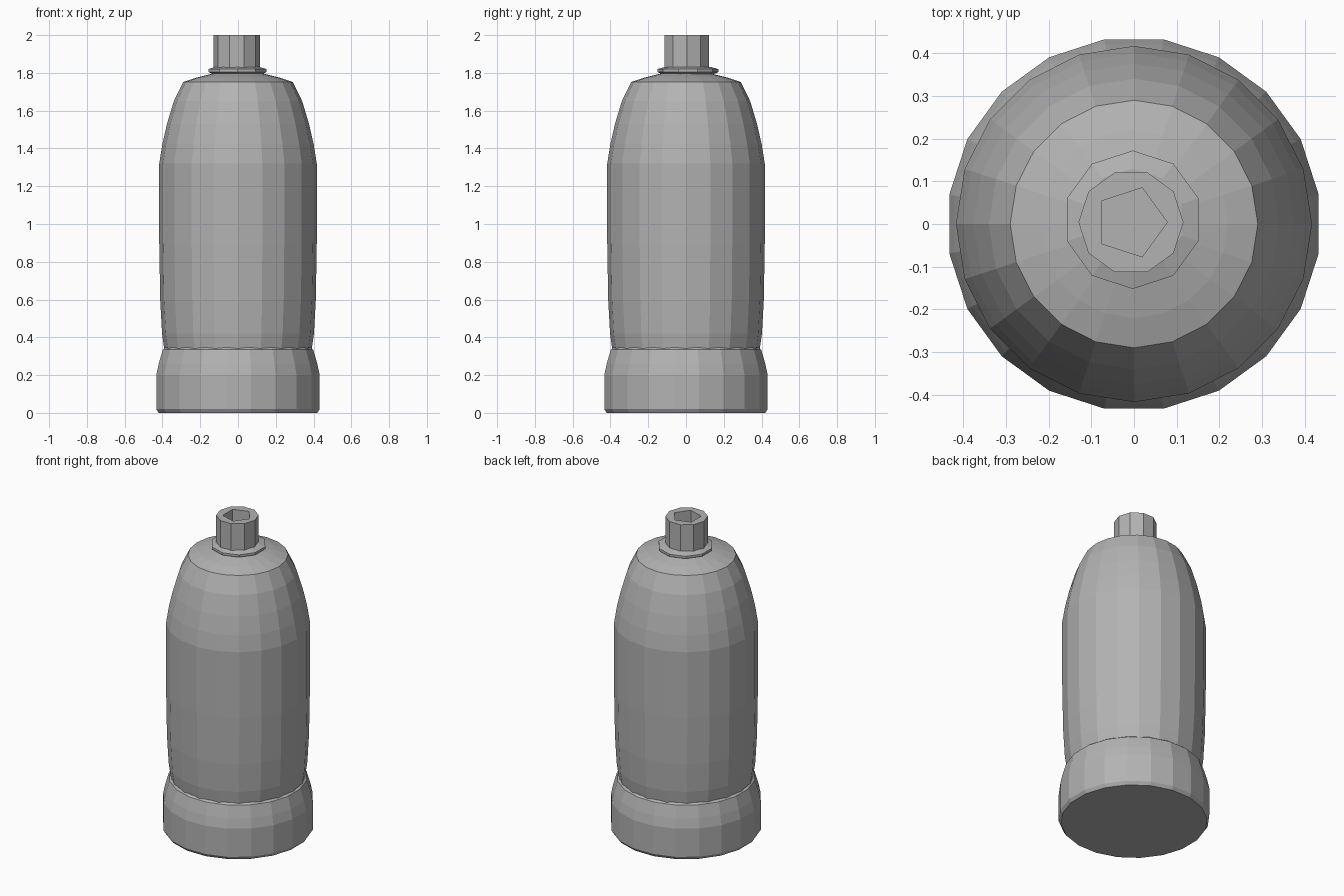
import bpy, bmesh, math

cube = bpy.data.objects.get("Cube")
if cube:
    bpy.data.objects.remove(cube, do_unlink=True)

grey = bpy.data.materials.new("plain grey")
grey.use_nodes = True
colour = (0.45, 0.45, 0.45, 1)
grey.diffuse_color = colour
grey.node_tree.nodes["Principled BSDF"].inputs["Base Color"].default_value = colour


def lathe(name, profile, sides, centre=(0, 0), turn=0.0):
    """Revolve (radius, height[, odd-corner factor]) rings and cap both ends."""
    bm = bmesh.new()
    rings = []
    for radius, z, *odd in profile:
        ring = []
        for i in range(sides):
            a = 2 * math.pi * (i + turn) / sides
            r = radius * (odd[0] if odd and i % 2 else 1)
            ring.append(bm.verts.new((centre[0] + r * math.cos(a),
                                      centre[1] + r * math.sin(a), z)))
        rings.append(ring)
    for low, high in zip(rings, rings[1:]):
        for i in range(sides):
            j = (i + 1) % sides
            bm.faces.new((low[i], low[j], high[j], high[i]))
    bm.faces.new(rings[0][::-1])
    bm.faces.new(rings[-1])
    bmesh.ops.recalc_face_normals(bm, faces=bm.faces)
    mesh = bpy.data.meshes.new(name)
    bm.to_mesh(mesh)
    bm.free()
    mesh.materials.append(grey)
    obj = bpy.data.objects.new(name, mesh)
    bpy.context.collection.objects.link(obj)
    return obj


# Wide foot with an inward-curving upper edge
lathe("base", [(0.425, 0), (0.438, 0.02), (0.438, 0.2), (0.425, 0.26),
               (0.403, 0.335), (0.39, 0.345)], 20, turn=0.5)

# Tall barrel, rounded shoulder and shallow top cone
lathe("body", [(0.39, 0.335), (0.402, 0.42), (0.412, 0.6), (0.417, 0.9),
               (0.417, 1.32), (0.401, 1.42), (0.376, 1.53), (0.34, 1.65),
               (0.29, 1.752), (0.22, 1.775), (0.13, 1.797)], 20)

# Thin collar around the neck
lathe("neck_collar", [(0.12, 1.785), (0.162, 1.805), (0.162, 1.82),
                      (0.12, 1.832)], 10, (-0.003, 0.01), 0.5)

# Ten-sided neck with a five-sided socket
pent = math.cos(math.pi / 5)
lathe("neck", [(0.123, 1.79), (0.123, 2.0), (0.085, 2.0, pent),
               (0.085, 1.81, pent)], 10, (-0.007, 0.004))
